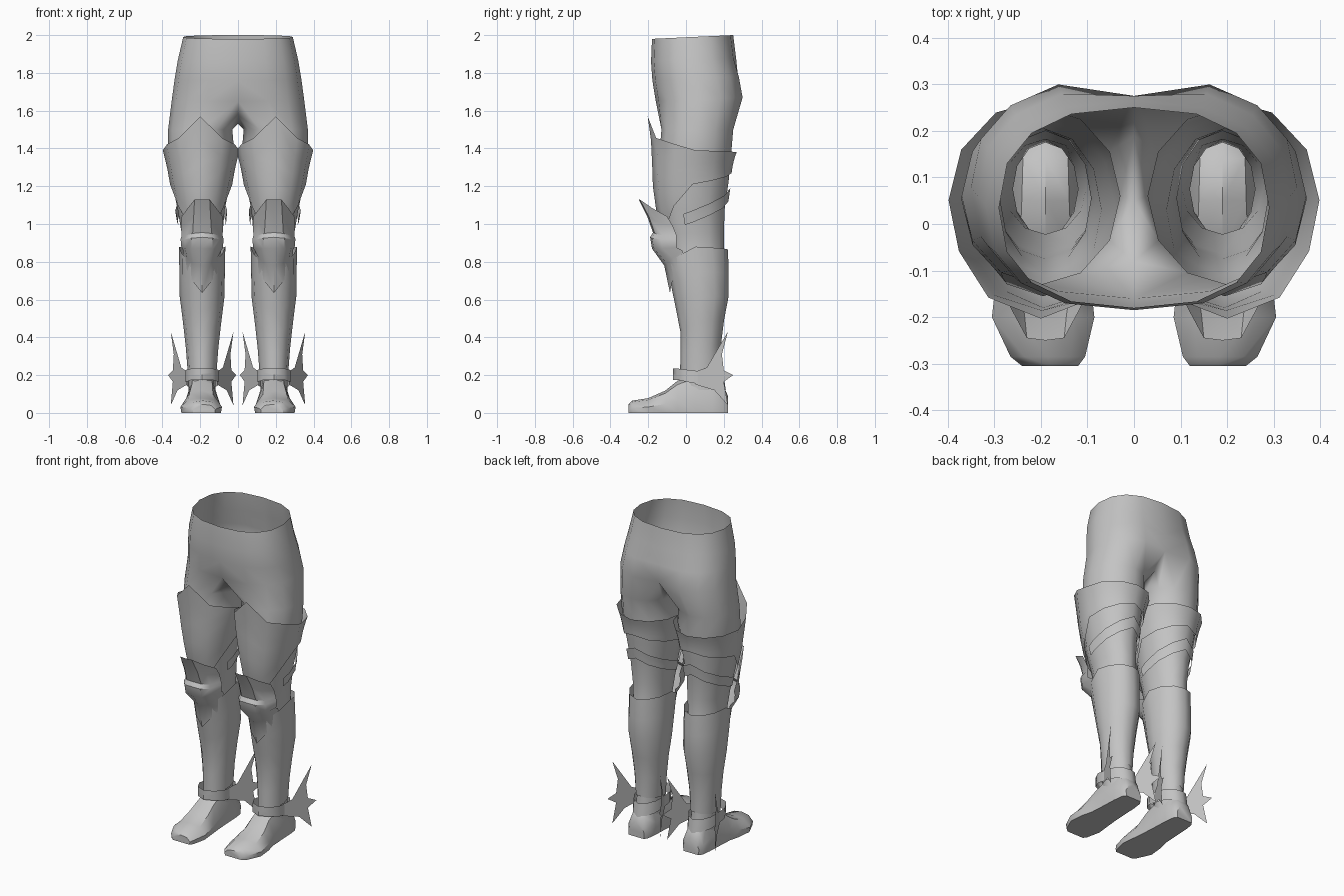
import bpy, bmesh, math

if "Cube" in bpy.data.objects:
    bpy.data.objects.remove(bpy.data.objects["Cube"])

steel = bpy.data.materials.new("steel grey")
steel.diffuse_color = (0.55, 0.55, 0.55, 1)
steel.use_nodes = True
steel.node_tree.nodes["Principled BSDF"].inputs["Base Color"].default_value = steel.diffuse_color

# Column angles round a leg: -90 is front, 0 outer side, 90 back, 180 inner side
ANG = [-120 + 30 * i for i in range(12)]
# Leg profile: z, centre x, centre y, half width, half depth
LEG = [(1.50, .200, .060, .170, .190), (1.38, .195, .050, .175, .190),
       (1.22, .195, .035, .155, .190), (1.08, .195, .030, .125, .175),
       (0.95, .190, .045, .108, .155), (0.85, .190, .055, .098, .145),
       (0.75, .190, .070, .110, .145), (0.65, .190, .080, .116, .145),
       (0.42, .190, .080, .088, .102), (0.25, .190, .075, .070, .100),
       (0.12, .190, .085, .072, .110)]


def leg_point(angle, z, off=0.0):
    """Point on the leg surface, pushed outwards by off."""
    zc = max(min(z, LEG[0][0]), LEG[-1][0])
    for a, b in zip(LEG, LEG[1:]):
        if b[0] <= zc <= a[0]:
            t = (a[0] - zc) / (a[0] - b[0])
            cx, cy, rx, ry = [p + (q - p) * t for p, q in zip(a[1:], b[1:])]
            break
    r = math.radians(angle)
    return (cx + (rx + off) * math.cos(r), cy + (ry + off) * math.sin(r), z)


def make(name, verts, faces, smooth=45):
    """Mesh object for the right side, mirrored to the left."""
    me = bpy.data.meshes.new(name)
    bm = bmesh.new()
    vs = [bm.verts.new(v) for v in verts]
    for f in faces:
        bm.faces.new([vs[i] for i in f])
    bmesh.ops.recalc_face_normals(bm, faces=bm.faces)
    bm.to_mesh(me)
    bm.free()
    me.materials.append(steel)
    ob = bpy.data.objects.new(name, me)
    bpy.context.collection.objects.link(ob)
    bpy.ops.object.select_all(action='DESELECT')
    ob.select_set(True)
    bpy.context.view_layer.objects.active = ob
    bpy.ops.object.shade_smooth_by_angle(angle=math.radians(smooth))
    mod = ob.modifiers.new("mirror", 'MIRROR')
    mod.use_clip = True
    mod.merge_threshold = 0.0005
    return ob


def grid_faces(rows, cols, closed, start=0):
    n = cols if closed else cols - 1
    return [(start + r * cols + c, start + r * cols + (c + 1) % cols,
             start + (r + 1) * cols + (c + 1) % cols, start + (r + 1) * cols + c)
            for r in range(rows - 1) for c in range(n)]


def shell(name, angles, top, bottom, offs, closed=True):
    """Armour plate wrapped round the leg; top, bottom and offs are functions."""
    rows = 6
    verts = []
    for r in range(rows):
        t = r / (rows - 1)
        for a in angles:
            front = max(0, -math.sin(math.radians(a)))
            z = top(a) + (bottom(a) - top(a)) * t
            verts.append(leg_point(a, z, offs(t, front)))
    return make(name, verts, grid_faces(rows, len(angles), closed))


def by_angle(front, mid, side, rear):
    """Height by column: 0, 30, 90 and 180 degrees away from the front."""
    keys = [(0, front), (30, mid), (90, side), (180, rear)]

    def height(a):
        d = abs((a + 90 + 180) % 360 - 180)
        for (d0, h0), (d1, h1) in zip(keys, keys[1:]):
            if d <= d1:
                return h0 + (h1 - h0) * (d - d0) / (d1 - d0)
    return height


# Hips and legs: half rings for the hips, then full rings down the leg
verts = []
for z, rx, front, back, crease in [(2.0, .29, -.18, .25, 0), (1.88, .318, -.185, .265, 0),
                                   (1.78, .335, -.178, .295, .02), (1.67, .35, -.16, .315, .04)]:
    for i in range(9):
        a = math.radians(-90 + 22.5 * i)
        c, s = abs(math.cos(a)) ** .8, math.copysign(abs(math.sin(a)) ** .85, math.sin(a))
        x = 0 if i in (0, 8) else rx * c
        y = (front + back) / 2 + (back - front) / 2 * s - (crease if i == 8 else 0)
        verts.append((x, y, z - .01 * (1 - s)))
faces = grid_faces(4, 9, False)
verts += [(0, .19, 1.58), (0, .05, 1.53), (0, -.08, 1.575)]      # crotch line
loop = list(range(27, 36)) + [36, 37, 38]
base = len(verts)
for ring in LEG:
    verts += [leg_point(a, ring[0]) for a in ANG]
faces += [(loop[i], loop[(i + 1) % 12], base + (i + 1) % 12, base + i) for i in range(12)]
faces += grid_faces(len(LEG), 12, True, base)
make("hips_and_legs", verts, faces, 60)

# Thigh armour with peaked front and cut-away sides
shell("thigh_plate", ANG, by_angle(1.57, 1.455, 1.39, 1.38), by_angle(.95, .98, 1.21, 1.27),
      lambda t, f: .012 + (1 - t) ** 2 * (.016 + .045 * f ** 3))

# Chevron strap behind the thigh
shell("thigh_strap", [-15] + ANG[4:11] + [195], by_angle(1.0, 1.0, 1.07, 1.19),
      by_angle(.94, .95, 1.01, 1.12), lambda t, f: .014, False)

# Shin and calf armour, flared at its upper rim
shell("greave", ANG, by_angle(.78, .80, .88, .865), by_angle(.2, .2, .22, .24),
      lambda t, f: .006 + .016 * (1 - t) ** 6)

# Ankle cuff
shell("ankle_cuff", ANG, by_angle(.235, .235, .22, .2), by_angle(.175, .175, .15, .12),
      lambda t, f: .016 + .028 * f)

# Knee guard: half rows of (x offset, y, z), mirrored about the leg centre
KNEE = [[(0, -.25, 1.13), (.04, -.245, 1.13), (.075, -.18, 1.085), (.108, -.10, 1.04)],
        [(0, -.205, 1.04), (.045, -.195, 1.035), (.08, -.15, 1.01), (.112, -.07, .99)],
        [(0, -.175, .955), (.05, -.165, .95), (.085, -.125, .94), (.108, -.05, .94)],
        [(0, -.19, .93), (.055, -.18, .925), (.092, -.135, .92), (.114, -.05, .92)],
        [(0, -.18, .87), (.055, -.17, .87), (.09, -.125, .87), (.11, -.05, .875)],
        [(0, -.115, .78), (.045, -.10, .79), (.08, -.07, .82), (.10, -.02, .86)],
        [(0, -.085, .635), (.045, -.075, .69), (.08, -.045, .74), (.105, .0, .80)]]
verts = []
for row in KNEE:
    full = [(-x, y, z) for x, y, z in row[:0:-1]] + row
    verts += [(.19 + x, y, z) for x, y, z in full]
make("knee_guard", verts, grid_faces(len(KNEE), 7, False), 35)

# Shoe: cross-sections (y, centre x, half width, height) from toe to heel
SHOE = [(-.305, .18, .06, .045), (-.285, .185, .08, .065), (-.2, .195, .11, .078),
        (-.11, .195, .1, .118), (-.045, .19, .088, .17), (.05, .19, .082, .21),
        (.14, .19, .078, .2), (.2, .19, .07, .14), (.222, .19, .055, .09)]
verts = []
for y, cx, w, h in SHOE:
    for sx, sz in [(-.95, 0), (-1, .4), (-.62, .88), (0, 1), (.62, .88), (1, .4), (.95, 0)]:
        verts.append((cx + w * sx, y, h * sz))
last = (len(SHOE) - 1) * 7
faces = grid_faces(len(SHOE), 7, True) + [tuple(range(7)), tuple(range(last, last + 7))]
make("shoe", verts, faces, 40)

# Jagged ankle fins on both sides of each foot, splayed outwards
FIN = [(.04, .215), (.11, .24), (.222, .43), (.19, .31), (.20, .225), (.25, .2),
       (.2, .165), (.222, .04), (.15, .12), (.05, .15)]
for side, label in ((1, "outer"), (-1, "inner")):
    make("ankle_fin_" + label,
         [(.19 + side * (.08 + .5 * (y - .05)), y, z) for y, z in FIN], [tuple(range(len(FIN)))])
